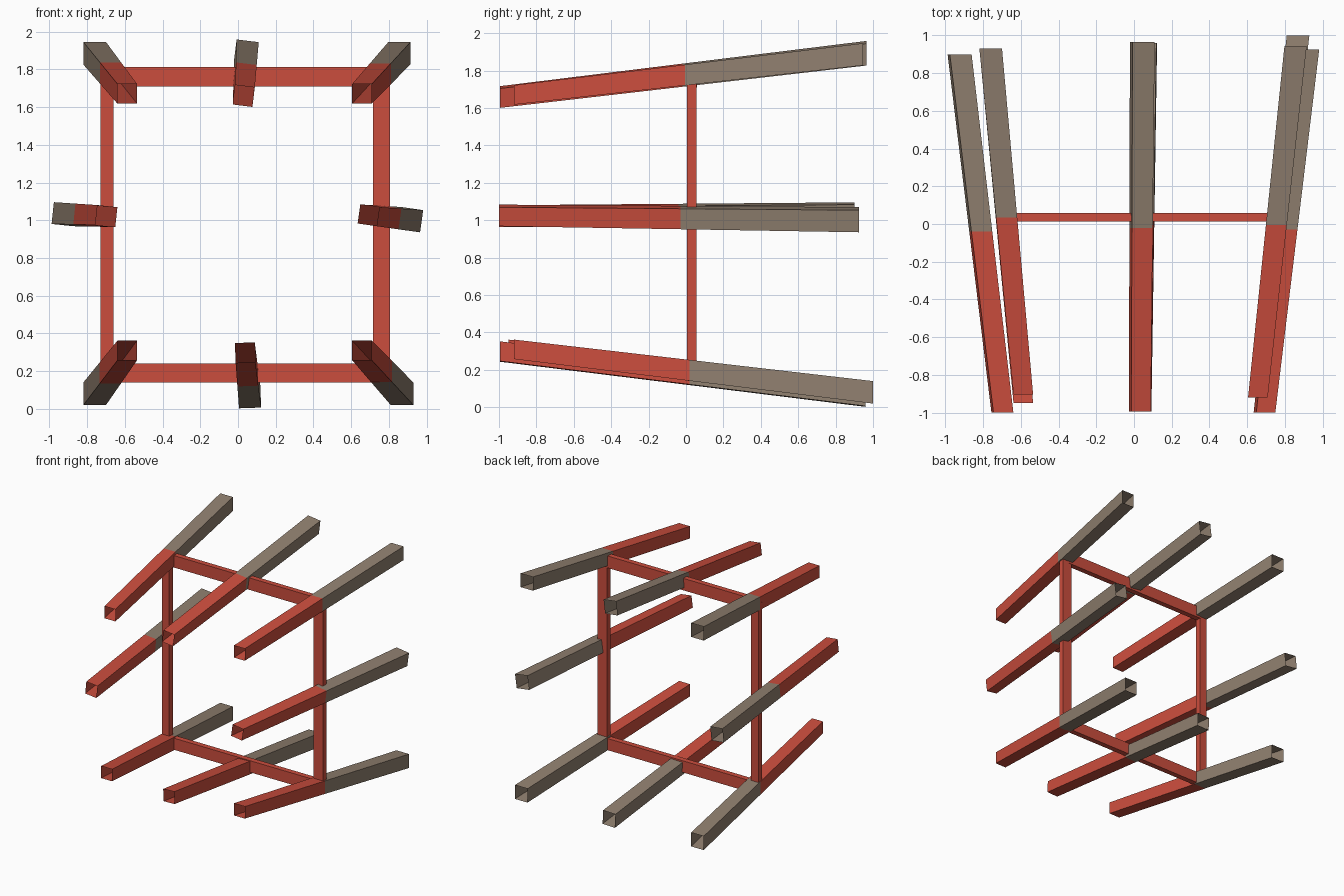
import bpy, bmesh, math
from mathutils import Vector

if "Cube" in bpy.data.objects:
    bpy.data.objects.remove(bpy.data.objects["Cube"])


def material(name, rgb):
    m = bpy.data.materials.new(name)
    m.diffuse_color = (*rgb, 1)
    m.use_nodes = True
    m.node_tree.nodes["Principled BSDF"].inputs["Base Color"].default_value = m.diffuse_color
    return m


RED = material("brick red", (0.60, 0.075, 0.047))
TAUPE = material("warm taupe", (0.28, 0.215, 0.16))


def make_object(name, bm, mats):
    me = bpy.data.meshes.new(name)
    bm.to_mesh(me)
    bm.free()
    for m in mats:
        me.materials.append(m)
    ob = bpy.data.objects.new(name, me)
    bpy.context.collection.objects.link(ob)


def ring(bm, y, centre, size, roll):
    """Square section in the xz plane, turned clockwise by roll degrees."""
    c, s = math.cos(math.radians(roll)), math.sin(math.radians(roll))
    h = size / 2
    return [bm.verts.new((centre.x + c * a * h + s * b * h, y,
                          centre.y - s * a * h + c * b * h))
            for a, b in ((-1, -1), (1, -1), (1, 1), (-1, 1))]


def tube(name, y0, front, y_split, y1, back, roll=0):
    """Open-ended tapered square tube, red in front of y_split, taupe behind."""
    bm = bmesh.new()
    f, b = Vector(front), Vector(back)
    rings = []
    for y in (y0, y_split, y1):
        v = f.lerp(b, (y - y0) / (y1 - y0))
        rings.append(ring(bm, y, v.xy, v.z, roll))
    for part in range(2):
        r, q = rings[part], rings[part + 1]
        for i in range(4):
            j = (i + 1) % 4
            bm.faces.new((r[i], r[j], q[j], q[i])).material_index = part
    bmesh.ops.recalc_face_normals(bm, faces=bm.faces)
    make_object(name, bm, (RED, TAUPE))


def bar(name, x, y, z):
    bm = bmesh.new()
    bmesh.ops.create_cube(bm, size=1)
    for v in bm.verts:
        v.co = [(lo + hi) / 2 + c * (hi - lo)
                for c, (lo, hi) in zip(v.co, (x, y, z))]
    make_object(name, bm, (RED,))


# Splaying tubes: front y, front (x, z, size), colour split, back y, back (x, z, size)
tube("top_left_tube", -0.905, (-0.587, 1.67, 0.104), 0.035, 0.93, (-0.76, 1.885, 0.12))
tube("top_right_tube", -0.92, (0.657, 1.67, 0.104), -0.005, 0.945, (0.857, 1.887, 0.118))
tube("bottom_left_tube", -0.95, (-0.587, 0.31, 0.104), 0.035, 0.93, (-0.76, 0.08, 0.12))
tube("bottom_right_tube", -0.92, (0.657, 0.31, 0.104), 0.02, 1.0, (0.87, 0.08, 0.12))
tube("top_middle_tube", -0.995, (0.031, 1.659, 0.104), -0.02, 0.965, (0.044, 1.893, 0.118), 7)
tube("bottom_middle_tube", -0.995, (0.038, 0.298, 0.105), 0.02, 0.96, (0.062, 0.063, 0.117), -2)
tube("left_middle_tube", -1.0, (-0.698, 1.022, 0.106), -0.04, 0.90, (-0.925, 1.032, 0.116), 6)
tube("right_middle_tube", -1.0, (0.692, 1.026, 0.102), -0.03, 0.925, (0.915, 1.003, 0.119), 8)

# Square frame holding the tubes
bar("top_frame_bar", (-0.67, 0.75), (0.012, 0.058), (1.71, 1.813))
bar("bottom_frame_bar", (-0.67, 0.75), (0.012, 0.058), (0.14, 0.24))
bar("left_frame_post", (-0.73, -0.66), (0.005, 0.055), (0.19, 1.78))
bar("right_frame_post", (0.715, 0.805), (0.005, 0.055), (0.19, 1.78))
